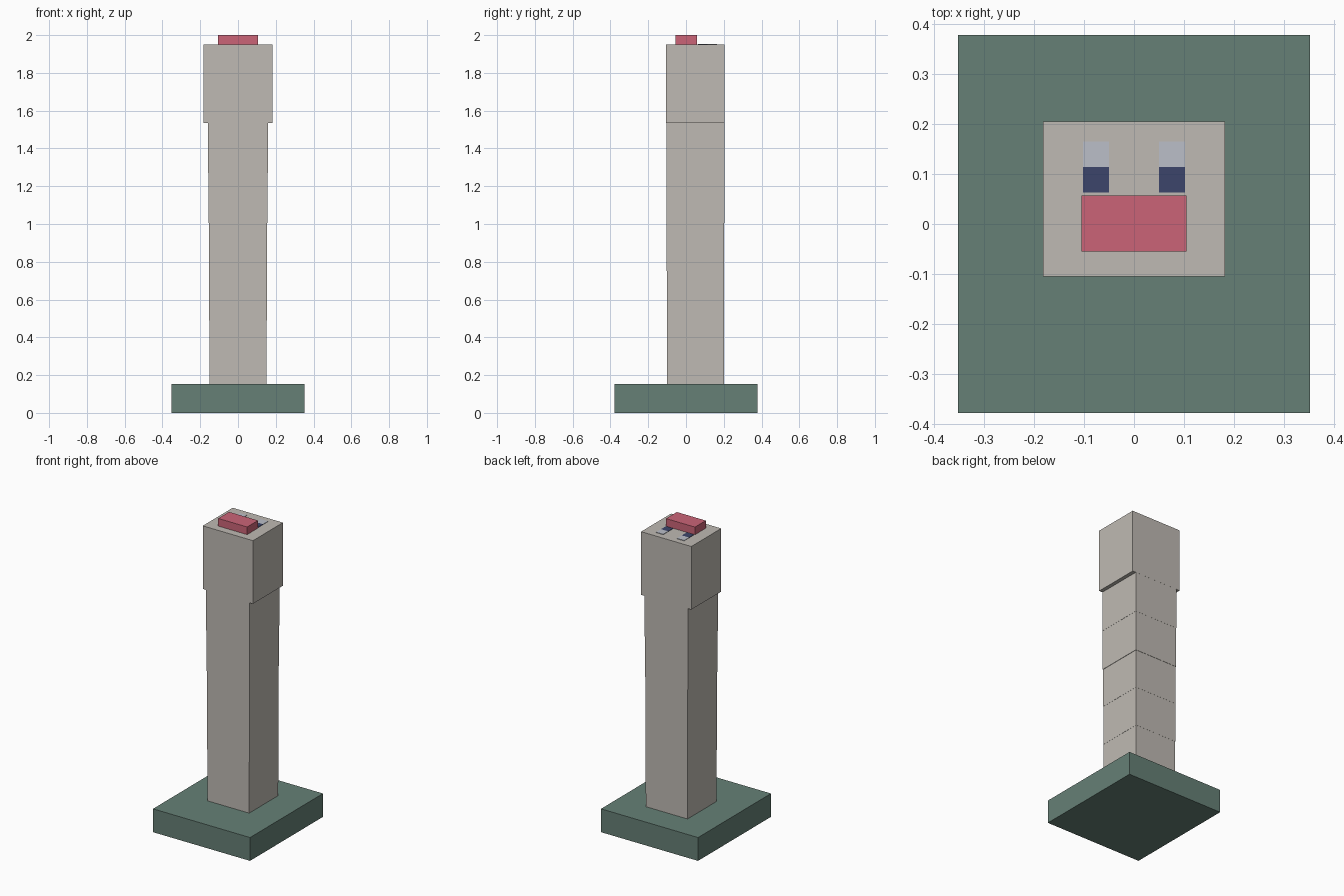
import bpy

if "Cube" in bpy.data.objects:
    bpy.data.objects.remove(bpy.data.objects["Cube"])


def material(name, rgb):
    # 8-bit display colour to linear diffuse colour
    lin = [(c / 255 / 12.92) if c < 11 else ((c / 255 + 0.055) / 1.055) ** 2.4 for c in rgb]
    m = bpy.data.materials.new(name)
    m.diffuse_color = (*lin, 1)
    m.use_nodes = True
    m.node_tree.nodes["Principled BSDF"].inputs["Base Color"].default_value = m.diffuse_color
    return m


GREEN = material("muted green", (102, 128, 118))
STONE = material("warm grey", (191, 186, 179))
PINK = material("rose pink", (203, 100, 119))
NAVY = material("navy blue", (60, 69, 107))
PALE = material("pale blue grey", (187, 191, 201))


def box(name, x, y, z, mat):
    """Box from (min, max) pairs on each axis."""
    bpy.ops.mesh.primitive_cube_add(size=1, location=[sum(p) / 2 for p in (x, y, z)])
    ob = bpy.context.object
    ob.name = name
    ob.scale = [p[1] - p[0] for p in (x, y, z)]
    bpy.ops.object.transform_apply(location=False, rotation=False, scale=True)
    ob.data.materials.append(mat)
    return ob


# Base block
box("base", (-0.352, 0.352), (-0.378, 0.378), (0, 0.153), GREEN)

# Neck: stacked blocks, each a little wider than the one below
levels = [0.153, 0.24, 0.49, 0.75, 1.005, 1.27, 1.536]
grow = [0, 0.001, 0.002, 0.003, 0.0055, 0.0065]
for i, g in enumerate(grow):
    box(f"neck_block_{i + 1}", (-0.151 - g, 0.151 + g), (-0.1 - g * 0.7, 0.2 + g * 0.7),
        (levels[i], levels[i + 1]), STONE)

# Head, facing upwards, with the snout on top
box("head", (-0.182, 0.182), (-0.105, 0.205), (1.536, 1.95), STONE)
box("snout", (-0.105, 0.105), (-0.055, 0.057), (1.95, 2.0), PINK)

# Eyes: a dark and a pale plate on each side
for side, s in (("left", -1), ("right", 1)):
    x = sorted((s * 0.05, s * 0.102))
    box(f"{side}_pupil", x, (0.063, 0.114), (1.949, 1.953), NAVY)
    box(f"{side}_eye_white", x, (0.114, 0.165), (1.949, 1.953), PALE)
